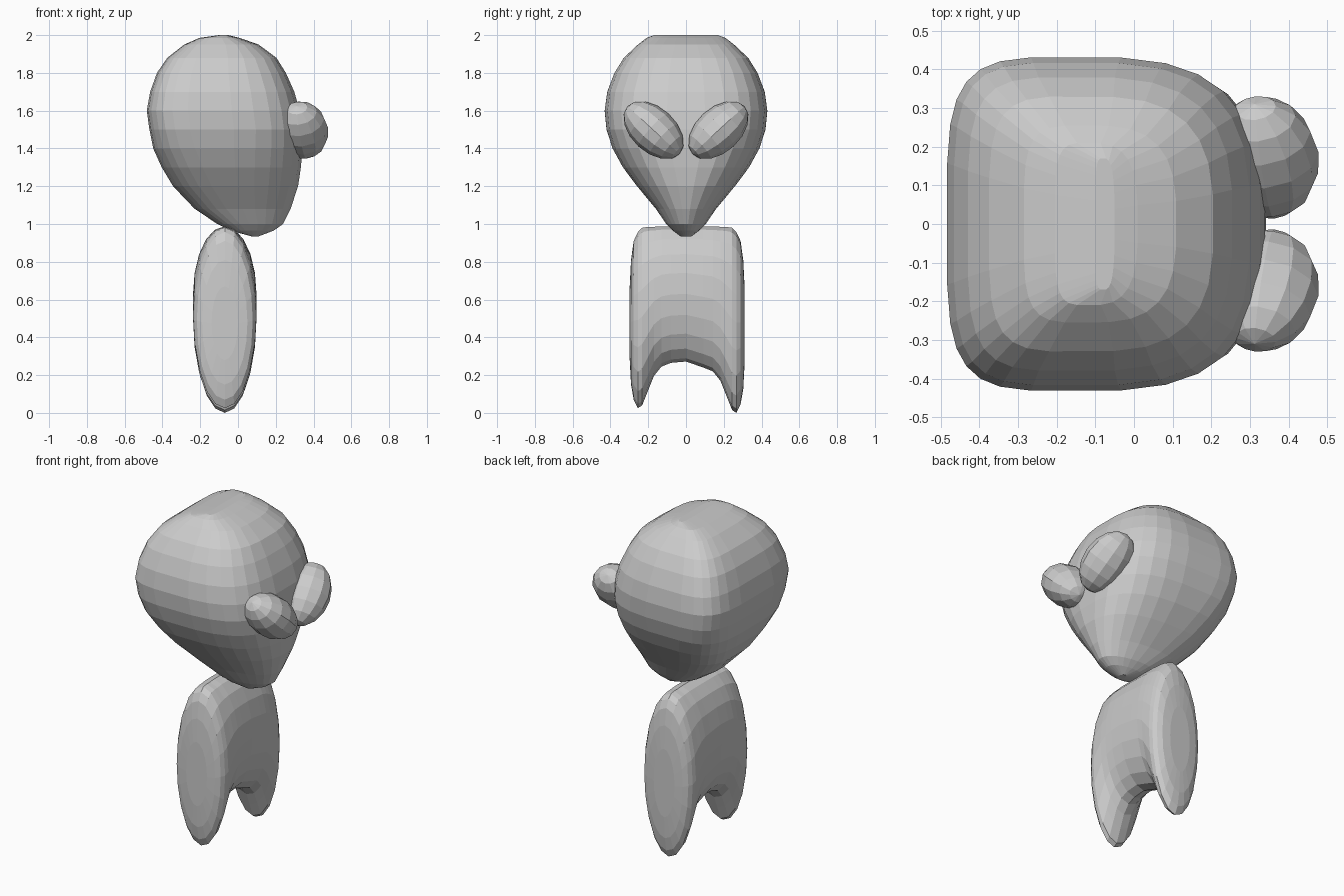
import bpy, bmesh
from math import sin, cos, pi
from mathutils import Vector, Matrix

if "Cube" in bpy.data.objects:
    bpy.data.objects.remove(bpy.data.objects["Cube"])


def finish(name, bm):
    bmesh.ops.recalc_face_normals(bm, faces=bm.faces[:])
    me = bpy.data.meshes.new(name)
    bm.to_mesh(me)
    bm.free()
    ob = bpy.data.objects.new(name, me)
    bpy.context.collection.objects.link(ob)


def loft(name, rings):
    bm = bmesh.new()
    loops = [[bm.verts.new(p) for p in r] for r in rings]
    n = len(loops[0])
    for a, b in zip(loops, loops[1:]):
        for i in range(n):
            j = (i + 1) % n
            bm.faces.new((a[i], a[j], b[j], b[i]))
    bm.faces.new(loops[0])
    bm.faces.new(loops[-1])
    finish(name, bm)


def spow(v, n):
    return (1 if v >= 0 else -1) * abs(v) ** (2 / n)


# Head: stacked sections, boxy at the back and rounder towards the face
def head_ring(z, x0, x1, hy, segs=28):
    xc = x0 + (x1 - x0) * 0.42
    low = min(1, max(0, (z - 1.0) / 0.5))
    pts = []
    for i in range(segs):
        t = 2 * pi * (i + 0.5) / segs
        c, s = cos(t), sin(t)
        n = 2.0 + 1.0 * low if c > 0 else 2.6 + 1.7 * low
        rx = x1 - xc if c > 0 else xc - x0
        pts.append((xc + rx * spow(c, n), hy * spow(s, n), z))
    return pts


# z, back x, face x, half width
head = [(0.935, 0.07, 0.11, 0.03), (0.965, -0.04, 0.19, 0.07),
        (1.0, -0.11, 0.24, 0.105), (1.08, -0.23, 0.28, 0.16),
        (1.2, -0.345, 0.32, 0.26), (1.3, -0.405, 0.335, 0.335),
        (1.4, -0.45, 0.343, 0.39), (1.5, -0.47, 0.34, 0.422),
        (1.6, -0.484, 0.328, 0.432), (1.7, -0.466, 0.30, 0.418),
        (1.8, -0.43, 0.255, 0.38), (1.88, -0.375, 0.205, 0.33),
        (1.95, -0.285, 0.11, 0.255), (1.985, -0.205, 0.01, 0.21),
        (2.0, -0.1, -0.05, 0.17)]
loft("head", [head_ring(*r) for r in head])


# Body: oval sections from side to side, with an arch between two stubby legs
def body_ring(y, z0, z1, hx, segs=20):
    return [(-0.07 + hx * cos(2 * pi * i / segs), y,
             (z0 + z1) / 2 + (z1 - z0) / 2 * sin(2 * pi * i / segs))
            for i in range(segs)]


# y, bottom z, top z, half depth
half = [(0.298, 0.28, 0.67, 0.07), (0.291, 0.15, 0.81, 0.12),
        (0.277, 0.07, 0.91, 0.148), (0.255, 0.025, 0.957, 0.162),
        (0.232, 0.04, 0.98, 0.168), (0.2, 0.12, 0.985, 0.168),
        (0.17, 0.195, 0.985, 0.168), (0.13, 0.245, 0.988, 0.168),
        (0.08, 0.265, 0.988, 0.168)]
left = [body_ring(-y, a, b, h) for y, a, b, h in half]
right = [body_ring(y + 0.012, max(0, a - 0.025), b, h) for y, a, b, h in half]
loft("body", left + [body_ring(0, 0.272, 0.988, 0.168)] + right[::-1])

# Eyes: slanted ovals bulging from the face
for name, s in (("eye_right", -1), ("eye_left", 1)):
    bm = bmesh.new()
    bmesh.ops.create_uvsphere(bm, u_segments=12, v_segments=8, radius=1)
    axis = Vector((-0.14, 0.73 * s, 0.67)).normalized()
    side = Vector((1, 0, 0)) - axis * axis.x
    side.normalize()
    third = axis.cross(side)
    rot = Matrix((side, third, axis)).transposed().to_4x4()
    m = (Matrix.Translation((0.338, 0.172 * s, 1.497)) @ rot
         @ Matrix.Diagonal((0.14, 0.118, 0.189, 1)))
    bmesh.ops.transform(bm, matrix=m, verts=bm.verts[:])
    finish(name, bm)
